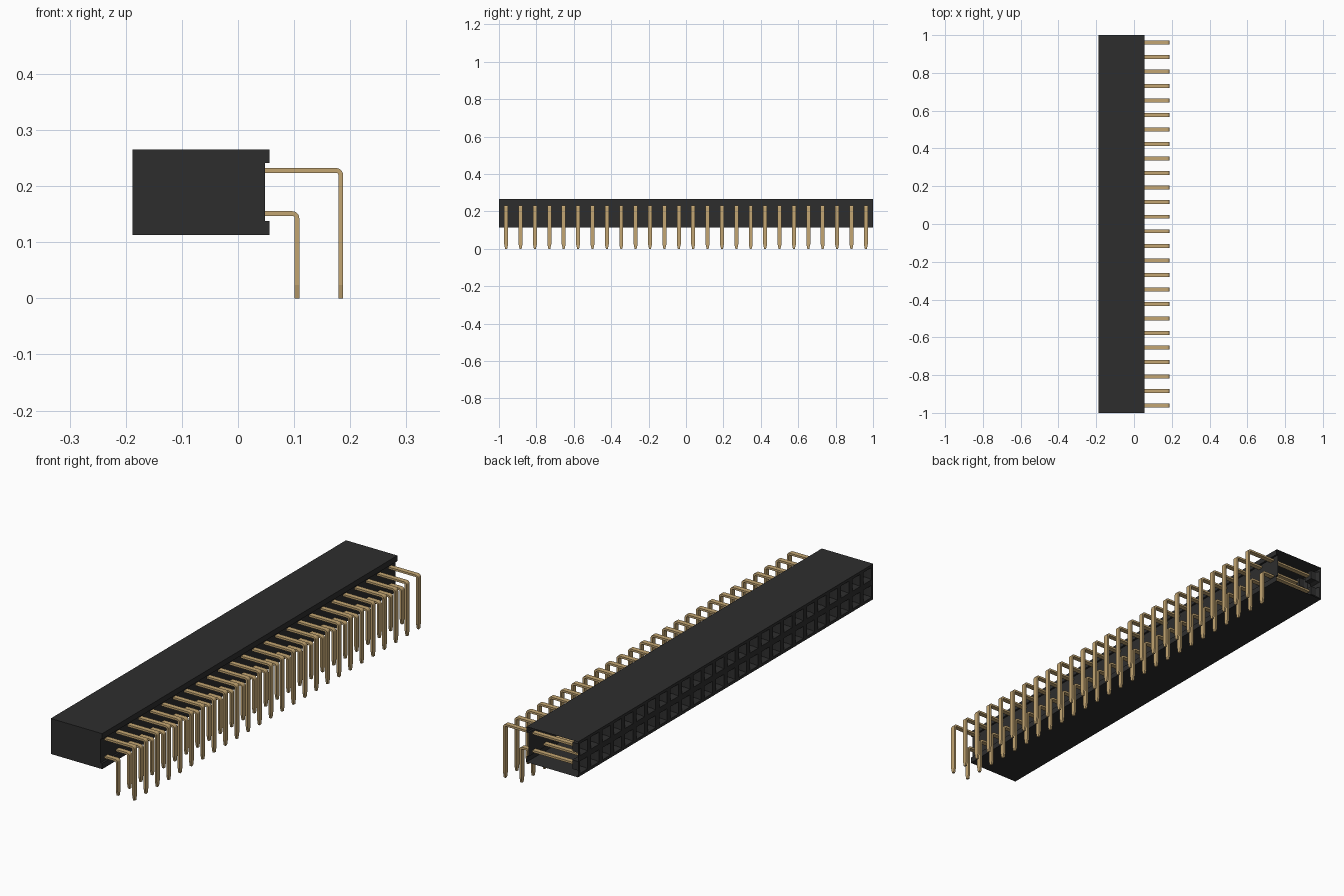
import bpy, bmesh, math

cube = bpy.data.objects.get("Cube")
if cube:
    bpy.data.objects.remove(cube, do_unlink=True)

COLUMNS = 26
PITCH = 2.0 / COLUMNS
X_BACK, X_LIP, X_RECESS = -0.188, 0.056, 0.048
Z_LOW, Z_HIGH = 0.113, 0.265
Z_MID = (Z_LOW + Z_HIGH) / 2


def make_material(name, color, roughness, metallic=0.0):
    mat = bpy.data.materials.new(name)
    mat.use_nodes = True
    mat.diffuse_color = (*color, 1)
    bsdf = mat.node_tree.nodes["Principled BSDF"]
    bsdf.inputs["Base Color"].default_value = (*color, 1)
    bsdf.inputs["Roughness"].default_value = roughness
    bsdf.inputs["Metallic"].default_value = metallic
    return mat


black = make_material("black plastic", (0.027, 0.027, 0.027), 0.6)
gold = make_material("gold metal", (0.55, 0.38, 0.17), 0.5)


def finish(bm, name, mat):
    mesh = bpy.data.meshes.new(name)
    bm.to_mesh(mesh)
    bm.free()
    mesh.materials.append(mat)
    obj = bpy.data.objects.new(name, mesh)
    bpy.context.collection.objects.link(obj)
    return obj


# Housing: hollow shell with a recessed pin side, left open at the +y end
bm = bmesh.new()
profile = [(X_BACK, Z_LOW), (X_LIP, Z_LOW), (X_LIP, 0.138), (X_RECESS, 0.138),
           (X_RECESS, 0.241), (X_LIP, 0.241), (X_LIP, Z_HIGH), (X_BACK, Z_HIGH)]
near = [bm.verts.new((x, -1, z)) for x, z in profile]
far = [bm.verts.new((x, 1, z)) for x, z in profile]
bm.faces.new(near)
for i in range(len(profile) - 1):
    bm.faces.new((near[i], far[i], far[i + 1], near[i + 1]))

# Socket face: one cell per contact, each sunk into a funnel and a square well
rows = [[bm.verts.new((X_BACK, -1 + i * PITCH, z)) for i in range(COLUMNS + 1)]
        for z in (Z_LOW, Z_MID, Z_HIGH)]
cells = []
for low, high in zip(rows, rows[1:]):
    for i in range(COLUMNS):
        cells.append(bm.faces.new((low[i], high[i], high[i + 1], low[i + 1])))
bm.normal_update()
for thickness, depth in ((0.017, 0), (0.009, -0.014), (0.0005, -0.026)):
    bmesh.ops.inset_individual(bm, faces=cells, thickness=thickness, depth=depth)
    bm.normal_update()
finish(bm, "socket_housing", black)


# Pins: flat strips bent downward, with tapered tips
def pin_row(name, z_row, x_leg, thick=0.0085, width=0.021, radius=0.008):
    # Each section: x, z, direction across the strip, half width
    sections = [(-0.15, z_row, 0, 1, width / 2)]
    for step in range(6):
        a = math.radians(90 - 18 * step)
        c, s = math.cos(a), math.sin(a)
        sections.append((x_leg - radius + radius * c,
                         z_row - radius + radius * s, c, s, width / 2))
    sections += [(x_leg, 0.024, 1, 0, width / 2), (x_leg, 0, 1, 0, width / 4)]

    bm = bmesh.new()
    rings = []
    for x, z, nx, nz, half in sections:
        rings.append([bm.verts.new((x + nx * t, y, z + nz * t))
                      for t, y in ((-thick / 2, -half), (thick / 2, -half),
                                   (thick / 2, half), (-thick / 2, half))])
    for a, b in zip(rings, rings[1:]):
        for k in range(4):
            bm.faces.new((a[k], a[(k + 1) % 4], b[(k + 1) % 4], b[k]))
    bm.faces.new(rings[0])
    bm.faces.new(rings[-1])
    bmesh.ops.recalc_face_normals(bm, faces=bm.faces)
    obj = finish(bm, name, gold)
    obj.location.y = -1 + PITCH / 2
    array = obj.modifiers.new("columns", "ARRAY")
    array.count = COLUMNS
    array.use_relative_offset = False
    array.use_constant_offset = True
    array.constant_offset_displace = (0, PITCH, 0)


pin_row("upper_pins", 0.228, 0.183)
pin_row("lower_pins", 0.151, 0.105)
